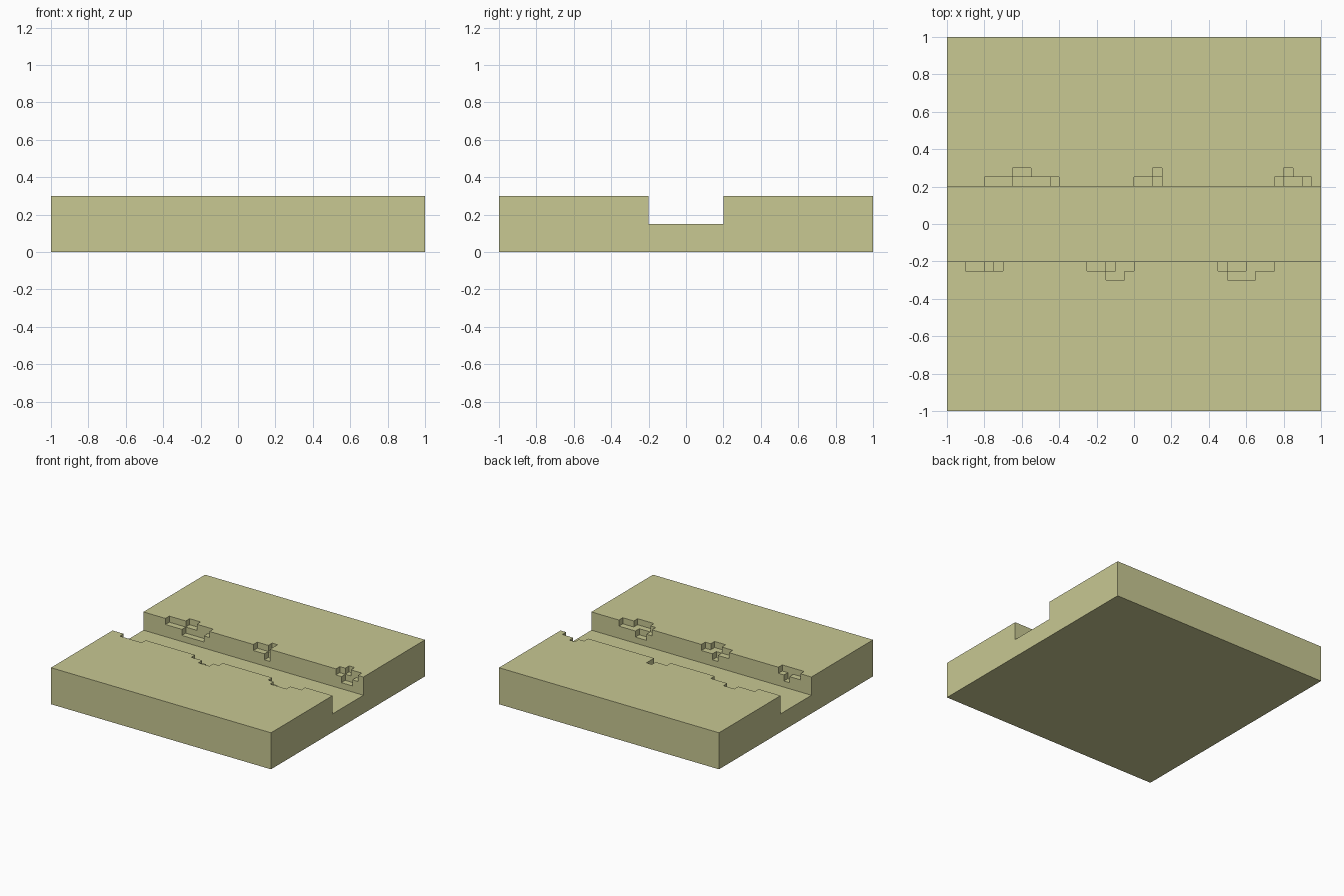
import bpy, bmesh

if "Cube" in bpy.data.objects:
    bpy.data.objects.remove(bpy.data.objects["Cube"])

stone = bpy.data.materials.new("pale_olive_stone")
stone.diffuse_color = (0.58, 0.58, 0.29, 1)
stone.use_nodes = True
stone.node_tree.nodes["Principled BSDF"].inputs["Base Color"].default_value = stone.diffuse_color

# Slab with a channel: cross-section in y/z extruded along x
profile = [(-1, 0), (1, 0), (1, 0.3), (0.2, 0.3), (0.2, 0.15),
           (-0.2, 0.15), (-0.2, 0.3), (-1, 0.3)]
bm = bmesh.new()
face = bm.faces.new([bm.verts.new((-1, y, z)) for y, z in profile])
ext = bmesh.ops.extrude_face_region(bm, geom=[face])
bmesh.ops.translate(bm, vec=(2, 0, 0),
                    verts=[v for v in ext["geom"] if isinstance(v, bmesh.types.BMVert)])
bmesh.ops.recalc_face_normals(bm, faces=bm.faces)
mesh = bpy.data.meshes.new("channel_slab")
bm.to_mesh(mesh)
bm.free()
slab = bpy.data.objects.new("channel_slab", mesh)
bpy.context.collection.objects.link(slab)
mesh.materials.append(stone)


def chip(side, x0, x1, depth, floor):
    """Cut a box-shaped chip out of the channel edge on one side."""
    y0, y1, z1 = 0.1, 0.2 + depth, 0.4
    bpy.ops.mesh.primitive_cube_add(
        size=1, location=((x0 + x1) / 2, side * (y0 + y1) / 2, (floor + z1) / 2))
    cutter = bpy.context.object
    cutter.name = "chip_cutter"
    cutter.hide_render = True
    cutter.scale = (x1 - x0, y1 - y0, z1 - floor)
    cutter.data.materials.append(stone)
    mod = slab.modifiers.new("chip", 'BOOLEAN')
    mod.operation, mod.solver, mod.object = 'DIFFERENCE', 'EXACT', cutter
    bpy.context.view_layer.objects.active = slab
    bpy.ops.object.modifier_apply(modifier=mod.name)
    bpy.data.objects.remove(cutter)


# Chips: side, shallow x-range, low x-range, deep x-range
chips = [
    (1, (-0.80, -0.40), (-0.65, -0.45), (-0.65, -0.55)),
    (1, (0.00, 0.15), (0.10, 0.15), (0.10, 0.15)),
    (1, (0.75, 0.95), (0.80, 0.90), (0.80, 0.85)),
    (-1, (-0.90, -0.70), (-0.80, -0.75), None),
    (-1, (-0.25, 0.00), (-0.15, -0.10), (-0.15, -0.05)),
    (-1, (0.45, 0.75), (0.50, 0.60), (0.50, 0.65)),
]
for side, shallow, low, deep in chips:
    chip(side, *shallow, 0.05, 0.25)
    chip(side, *low, 0.05, 0.20)
    if deep:
        chip(side, *deep, 0.10, 0.25)
